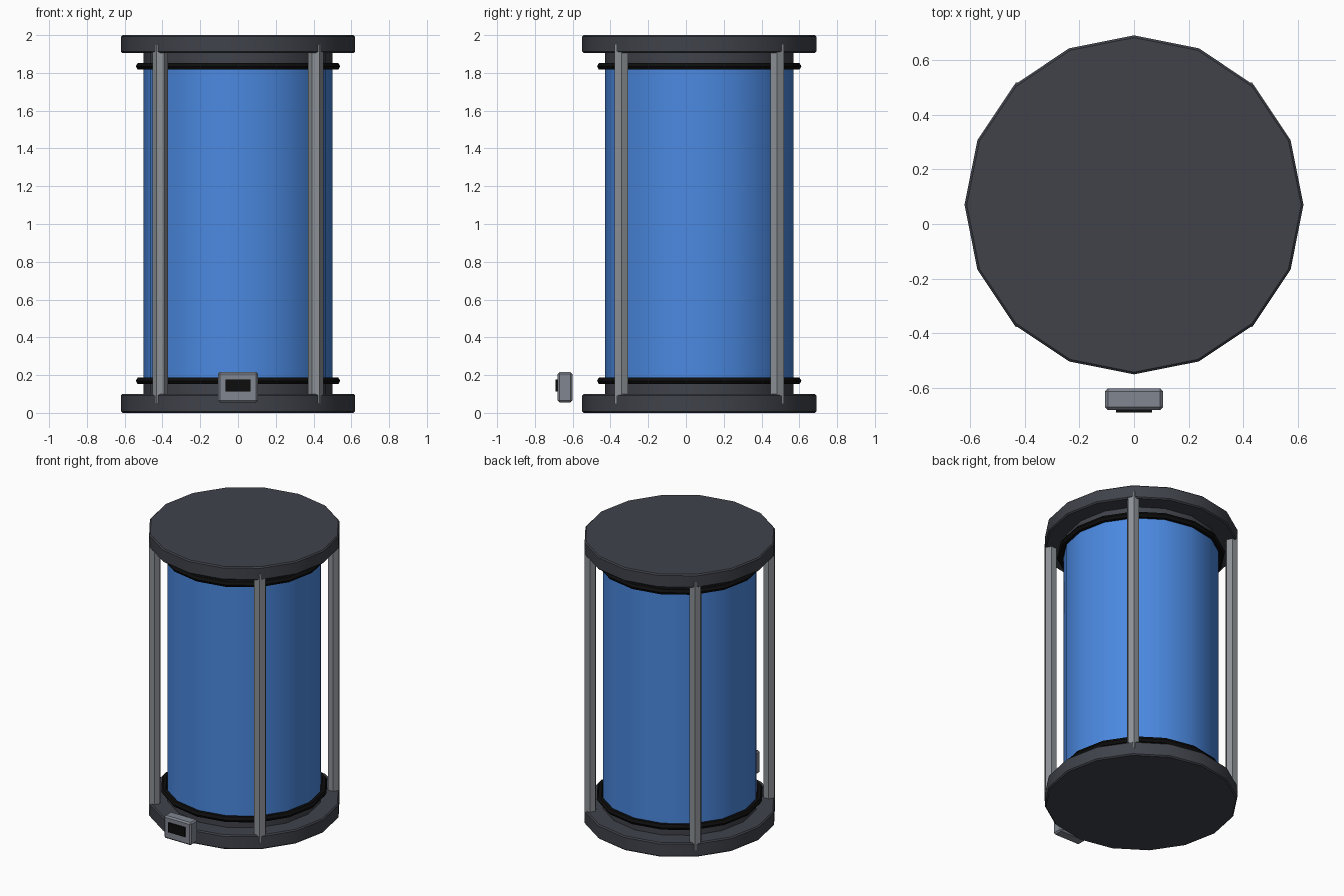
import bpy, math

if "Cube" in bpy.data.objects:
    bpy.data.objects.remove(bpy.data.objects["Cube"])

CY = 0.07  # y of the tank axis


def mat(name, rgb):
    m = bpy.data.materials.new(name)
    m.diffuse_color = (*rgb, 1)
    m.use_nodes = True
    m.node_tree.nodes["Principled BSDF"].inputs["Base Color"].default_value = m.diffuse_color
    return m


DARK = mat("dark_plastic", (0.05, 0.055, 0.068))
BLUE = mat("blue_glass", (0.07, 0.25, 0.75))
BLACK = mat("black_rubber", (0.004, 0.004, 0.004))
STEEL = mat("steel", (0.27, 0.29, 0.31))
CASE = mat("case_grey", (0.22, 0.24, 0.28))


def finish(name, material, bevel=0, smooth=True):
    o = bpy.context.object
    o.name = name
    o.data.materials.append(material)
    if bevel:
        bpy.ops.object.transform_apply(location=False, rotation=False, scale=True)
        b = o.modifiers.new("bevel", 'BEVEL')
        b.width, b.segments = bevel, 1
        b.limit_method, b.angle_limit = 'ANGLE', math.radians(40)
    if smooth:
        bpy.ops.object.shade_smooth_by_angle(angle=math.radians(30))
    return o


def cylinder(name, r, z0, z1, material, x=0, y=CY, sides=16, turn=0, **kw):
    bpy.ops.mesh.primitive_cylinder_add(vertices=sides, radius=r, depth=z1 - z0,
                                        location=(x, y, (z0 + z1) / 2), rotation=(0, 0, turn))
    return finish(name, material, **kw)


def box(name, lo, hi, material, **kw):
    bpy.ops.mesh.primitive_cube_add(size=1, location=[(a + b) / 2 for a, b in zip(lo, hi)])
    bpy.context.object.scale = [b - a for a, b in zip(lo, hi)]
    return finish(name, material, smooth=False, **kw)


# End caps, collars and sealing rings
for end, cap, collar, ring_z in (("bottom", (0, 0.1), (0.09, 0.17), 0.17),
                                 ("top", (1.905, 2.0), (1.835, 1.91), 1.835)):
    cylinder(end + "_cap", 0.62, *cap, DARK, bevel=0.008)
    cylinder(end + "_collar", 0.5, *collar, DARK)
    bpy.ops.mesh.primitive_torus_add(major_segments=16, minor_segments=6, major_radius=0.52,
                                     minor_radius=0.021, location=(0, CY, ring_z))
    finish(end + "_seal_ring", BLACK)

# Glass tank
cylinder("tank", 0.5, 0.17, 1.835, BLUE)

# Four hexagonal support rods, ends sunk into the caps
for sx in (-1, 1):
    for side, sy in (("front", -1), ("back", 1)):
        cylinder(f"{side}_{'right' if sx > 0 else 'left'}_rod", 0.041, 0.05, 1.95, STEEL,
                 x=sx * 0.412, y=CY + sy * 0.412, sides=6, turn=math.pi / 6, smooth=False)

# Control box with its screen
box("control_box", (-0.106, -0.68, 0.056), (0.106, -0.602, 0.216), CASE, bevel=0.01)
box("control_screen", (-0.066, -0.69, 0.112), (0.066, -0.67, 0.178), BLACK)
